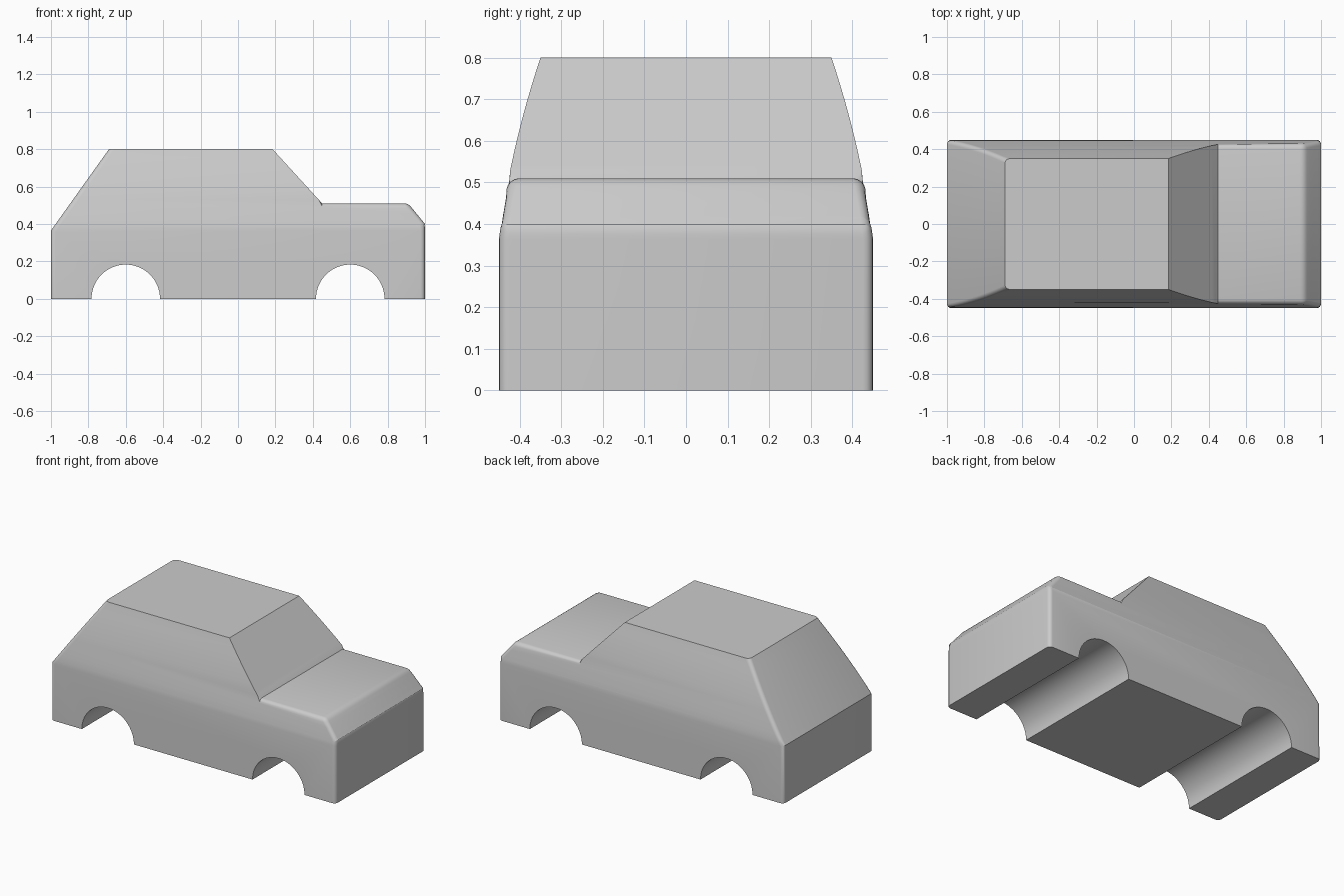
import bpy, bmesh, math

cube = bpy.data.objects.get("Cube")
if cube:
    bpy.data.objects.remove(cube, do_unlink=True)

paint = bpy.data.materials.new("grey_paint")
paint.use_nodes = True
GREY = (0.6, 0.6, 0.6, 1)
paint.diffuse_color = GREY
paint.node_tree.nodes["Principled BSDF"].inputs["Base Color"].default_value = GREY

ROOF, HOOD, BELT = 0.8, 0.51, 0.365
WHEEL_X, ARCH_R, ARCH_STEPS = 0.6, 0.183, 32


def half_width(z):
    """Upright below the belt line, leaning in ever faster above it."""
    d = max(0, z - BELT)
    return 0.45 - 0.125 * d - 0.24 * d * d


def arch(cx):
    """Half circle cut into the underside, from front to rear."""
    angles = [math.pi * i / ARCH_STEPS for i in range(ARCH_STEPS + 1)]
    return [(cx + ARCH_R * math.cos(a), ARCH_R * math.sin(a)) for a in angles]


# side profile: rear, roof, windscreen, hood, nose, then the wheel arches
profile = [(-1, 0), (-1, BELT), (-0.69, ROOF), (0.185, ROOF), (0.45, HOOD),
           (0.91, HOOD), (1, 0.4), (1, 0)] + arch(WHEEL_X) + arch(-WHEEL_X)

bm = bmesh.new()
side = bm.faces.new([bm.verts.new((x, -0.45, z)) for x, z in profile])
extruded = bmesh.ops.extrude_face_region(bm, geom=[side], use_keep_orig=True)
for v in extruded["geom"]:
    if isinstance(v, bmesh.types.BMVert):
        v.co.y = 0.45
bmesh.ops.recalc_face_normals(bm, faces=bm.faces)

# slice at several heights so the sides can curve inward
levels = [BELT + (HOOD - BELT) * i / 4 for i in range(5)]
levels += [HOOD + (ROOF - HOOD) * i / 8 for i in range(1, 8)]
for z in levels:
    bmesh.ops.bisect_plane(bm, geom=bm.verts[:] + bm.edges[:] + bm.faces[:],
                           dist=1e-5, plane_co=(0, 0, z), plane_no=(0, 0, 1))
for v in bm.verts:
    v.co.y = math.copysign(half_width(v.co.z), v.co.y)


def rear_x(z):
    return -1 + max(0, z - BELT) * 0.31 / (ROOF - BELT)


def is_rounded(edge):
    """Corners of the hood, nose and tail."""
    a, b = (v.co for v in edge.verts)
    mid = (a + b) / 2
    if edge.calc_face_angle(0) < 0.2:
        return False
    if abs(a.y - b.y) > 0.5:
        return mid.x > 0.9 and mid.z > 0.3
    nose = mid.x > 0.9 and mid.z > 0.01
    hood = mid.x > 0.46 and mid.z > HOOD - 0.01
    tail = mid.z > 0.01 and mid.x < rear_x(mid.z) + 0.01
    return nose or hood or tail


bmesh.ops.bevel(bm, geom=[e for e in bm.edges if is_rounded(e)], offset=0.024,
                offset_type='OFFSET', segments=4, profile=0.5, affect='EDGES',
                clamp_overlap=False)
bmesh.ops.recalc_face_normals(bm, faces=bm.faces)

mesh = bpy.data.meshes.new("car_body")
bm.to_mesh(mesh)
bm.free()
mesh.materials.append(paint)
body = bpy.data.objects.new("car_body", mesh)
bpy.context.collection.objects.link(body)

bpy.ops.object.select_all(action='DESELECT')
body.select_set(True)
bpy.context.view_layer.objects.active = body
bpy.ops.object.shade_smooth_by_angle(angle=math.radians(30))
